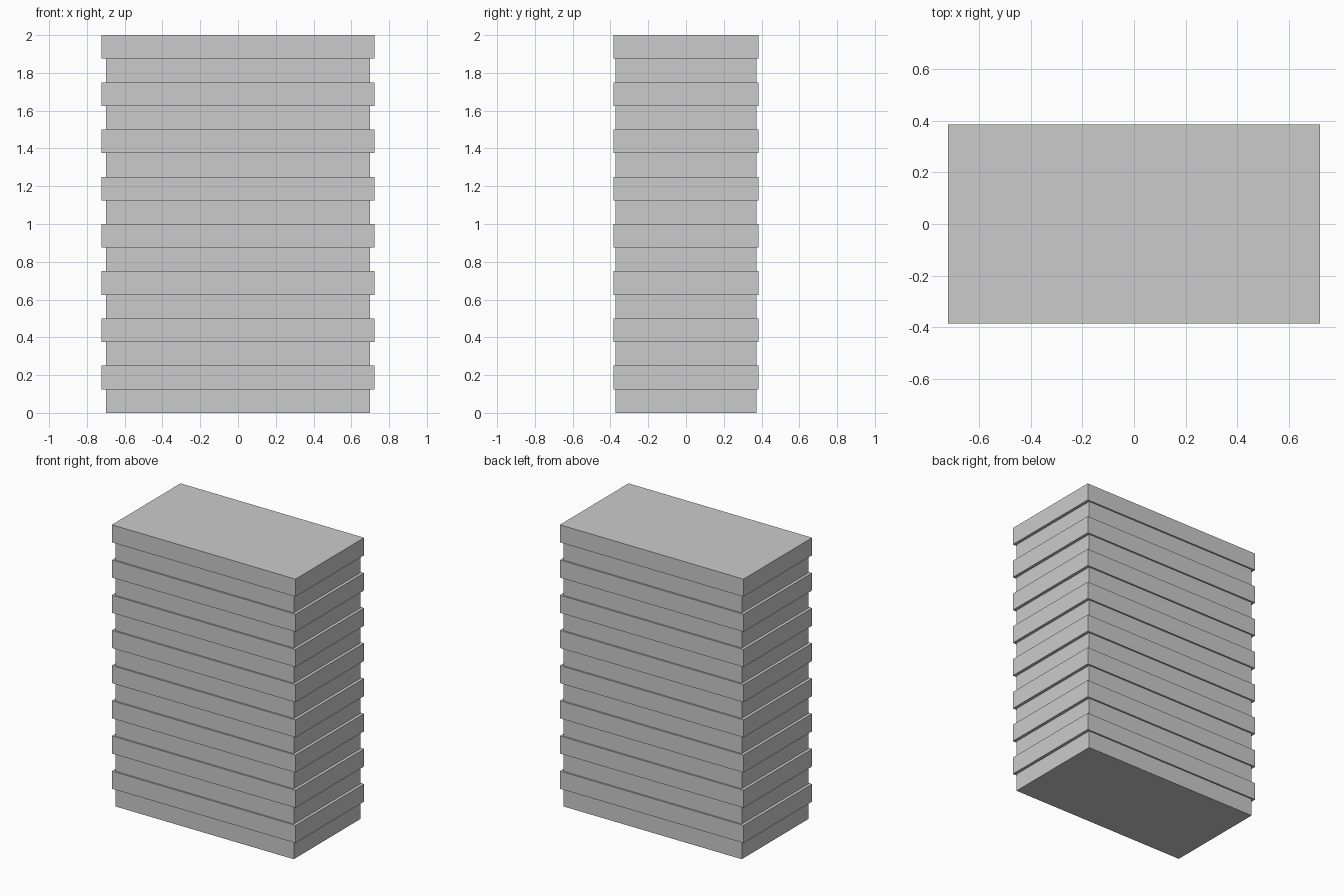
import bpy

if "Cube" in bpy.data.objects:
    bpy.data.objects.remove(bpy.data.objects["Cube"])


def box(name, width, depth, z0, z1):
    bpy.ops.mesh.primitive_cube_add(size=1, location=(0, 0, (z0 + z1) / 2))
    ob = bpy.context.object
    ob.name = name
    ob.scale = (width, depth, z1 - z0)
    bpy.ops.object.transform_apply(location=False, rotation=False, scale=True)
    return ob


FLOORS = 8
PITCH = 2.0 / FLOORS
BAND = PITCH / 2

# Recessed core, ending inside the top band
box("core", 1.40, 0.747, 0, 2.0 - BAND / 2)

# Projecting floor bands, one at the top of each storey
for i in range(FLOORS):
    top = (i + 1) * PITCH
    box(f"floor_band_{i + 1}", 1.443, 0.77, top - BAND, top)
